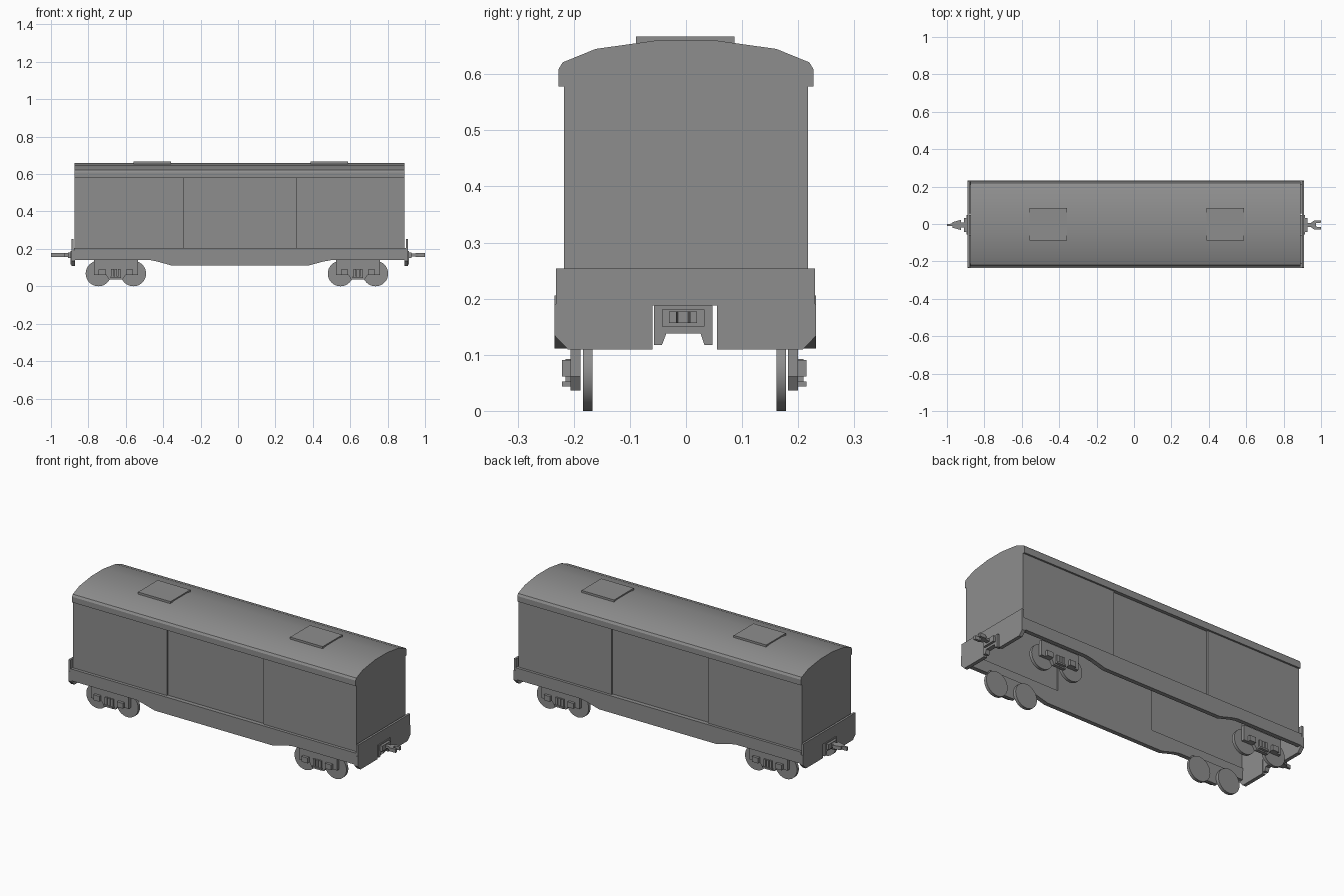
import bpy, bmesh, math
from mathutils import Vector

cube = bpy.data.objects.get("Cube")
if cube:
    bpy.data.objects.remove(cube)

GREY = (0.27, 0.27, 0.27, 1)
mat = bpy.data.materials.new("plain_grey")
mat.use_nodes = True
mat.diffuse_color = GREY
mat.node_tree.nodes["Principled BSDF"].inputs["Base Color"].default_value = GREY


def prism(name, pts, axis, a, b, caps=True, smooth=False):
    """Extrude a 2D outline along an axis from a to b."""
    place = {"x": lambda p, t: (t, p[0], p[1]),
             "y": lambda p, t: (p[0], t, p[1]),
             "z": lambda p, t: (p[0], p[1], t)}[axis]
    bm = bmesh.new()
    lo = [bm.verts.new(place(p, a)) for p in pts]
    hi = [bm.verts.new(place(p, b)) for p in pts]
    n = len(pts)
    for i in range(n):
        j = (i + 1) % n
        bm.faces.new((lo[i], lo[j], hi[j], hi[i]))
    if caps:
        bm.faces.new(lo)
        bm.faces.new(hi)
    bmesh.ops.recalc_face_normals(bm, faces=bm.faces)
    me = bpy.data.meshes.new(name)
    bm.to_mesh(me)
    bm.free()
    me.materials.append(mat)
    ob = bpy.data.objects.new(name, me)
    bpy.context.collection.objects.link(ob)
    if smooth:
        bpy.ops.object.select_all(action="DESELECT")
        ob.select_set(True)
        bpy.context.view_layer.objects.active = ob
        bpy.ops.object.shade_smooth_by_angle(angle=math.radians(28))
    return ob


def rect(u0, u1, v0, v1):
    return [(u0, v0), (u1, v0), (u1, v1), (u0, v1)]


def box(name, x0, x1, y0, y1, z0, z1):
    return prism(name, rect(x0, x1, y0, y1), "z", z0, z1)


LEFT_END, RIGHT_END = -0.873, 0.89
WALL, EAVE = 0.217, 0.578

# Open-bottomed body shell with a recessed door on each side
d0, d1, inner = -0.29, 0.31, WALL - 0.009
side = [(LEFT_END, -WALL), (d0, -WALL), (d0, -inner),
        (d1, -inner), (d1, -WALL), (RIGHT_END, -WALL)]
prism("body_walls", side + [(x, -y) for x, y in reversed(side)],
      "z", 0.19, EAVE, caps=False)

# Arched roof with overhanging eaves
half = [(0.227, EAVE), (0.227, 0.609), (0.22, 0.621), (0.161, 0.645), (0.054, 0.66)]
prism("roof", half + [(-y, z) for y, z in reversed(half)],
      "x", LEFT_END, RIGHT_END, smooth=True)

# Roof hatches
for i, x in enumerate((-0.458, 0.488)):
    box(f"roof_hatch_{i + 1}", x - 0.101, x + 0.101, -0.089, 0.086, 0.64, 0.667)

# Fish-bellied sole bars
belly = [(-0.876, 0.206), (-0.876, 0.14), (-0.47, 0.14), (-0.43, 0.132),
         (-0.355, 0.111), (0.377, 0.111), (0.455, 0.132), (0.5, 0.14),
         (0.897, 0.14), (0.897, 0.206)]
for tag, y0, y1 in (("right", -0.234, -0.21), ("left", 0.208, 0.232)):
    prism(f"sole_bar_{tag}", belly, "y", y0, y1)

# End beams and the drawgear pocket at both ends
for tag, end, s in (("front_end", 0.909, 1), ("rear_end", -0.891, -1)):
    def at(depth):
        return end - s * depth

    box(f"end_plate_{tag}", *sorted((at(0.012), end)), -0.232, 0.23, 0.188, 0.254)
    for k, outer, mid in ((-1, -0.234, -0.06), (1, 0.232, 0.055)):
        beam = [(mid, 0.19), (outer, 0.19), (outer, 0.134),
                (outer - k * 0.024, 0.109), (mid, 0.109)]
        prism(f"end_beam_{tag}_{'left' if k > 0 else 'right'}", beam, "x", at(0.02), end)
    pocket = [(-0.057, 0.188), (-0.057, 0.117), (-0.043, 0.117), (-0.035, 0.138),
              (0.026, 0.138), (0.033, 0.117), (0.047, 0.117), (0.047, 0.188)]
    prism(f"coupler_pocket_{tag}", pocket, "x", at(0.02), at(-0.005))
    box(f"coupler_base_{tag}", *sorted((at(0.005), at(-0.018))),
        -0.043, 0.033, 0.15, 0.181)

# Forked coupler at one end
box("fork_shank", 0.925, 0.965, -0.016, 0.006, 0.16, 0.174)
fork = [(0.95, -0.02), (0.965, -0.03), (1.0, -0.03), (1.0, -0.017), (0.973, -0.014),
        (0.973, 0.004), (1.0, 0.007), (1.0, 0.02), (0.965, 0.02), (0.95, 0.01)]
prism("coupler_fork", fork, "z", 0.157, 0.177)

# Arrow-headed coupler at the other end
arrow = [(-0.905, -0.018), (-0.925, -0.018), (-0.925, -0.032), (-0.97, -0.02),
         (-0.97, -0.012), (-1.0, -0.01), (-1.0, 0.0), (-0.97, 0.002),
         (-0.97, 0.01), (-0.925, 0.022), (-0.925, 0.008), (-0.905, 0.008)]
prism("coupler_arrow", arrow, "z", 0.157, 0.177)

# Bogies: side frames, axle boxes, springs and wheels
R = 0.068
circle = [(R * math.cos(t * math.tau / 32), R * math.sin(t * math.tau / 32))
          for t in range(32)]
frame_half = [(0.118, 0.145), (0.118, 0.061), (0.052, 0.061), (0.036, 0.036)]
frame = frame_half + [(-x, z) for x, z in reversed(frame_half)]
for b, cx in enumerate((-0.653, 0.6415), 1):
    for k, tag in ((-1, "right"), (1, "left")):
        def span(near, far):
            return sorted((-0.003 + k * near, -0.003 + k * far))

        name = f"bogie_{b}_{tag}"
        prism(f"{name}_frame", [(cx + x, z) for x, z in frame], "y", *span(0.185, 0.203))
        for dx in (-0.073, 0.073):
            box(f"{name}_axle_box", cx + dx - 0.019, cx + dx + 0.019,
                *span(0.2, 0.218), 0.061, 0.091)
        for dx in (-0.018, 0, 0.018):
            box(f"{name}_spring", cx + dx - 0.007, cx + dx + 0.007,
                *span(0.2, 0.212), 0.05, 0.092)
        box(f"{name}_spring_seat", cx - 0.028, cx + 0.028, *span(0.2, 0.218), 0.043, 0.052)
        for dx in (-0.0935, 0.0935):
            prism(f"{name}_wheel", [(cx + dx + x, R + z) for x, z in circle],
                  "y", *span(0.164, 0.181), smooth=True)
